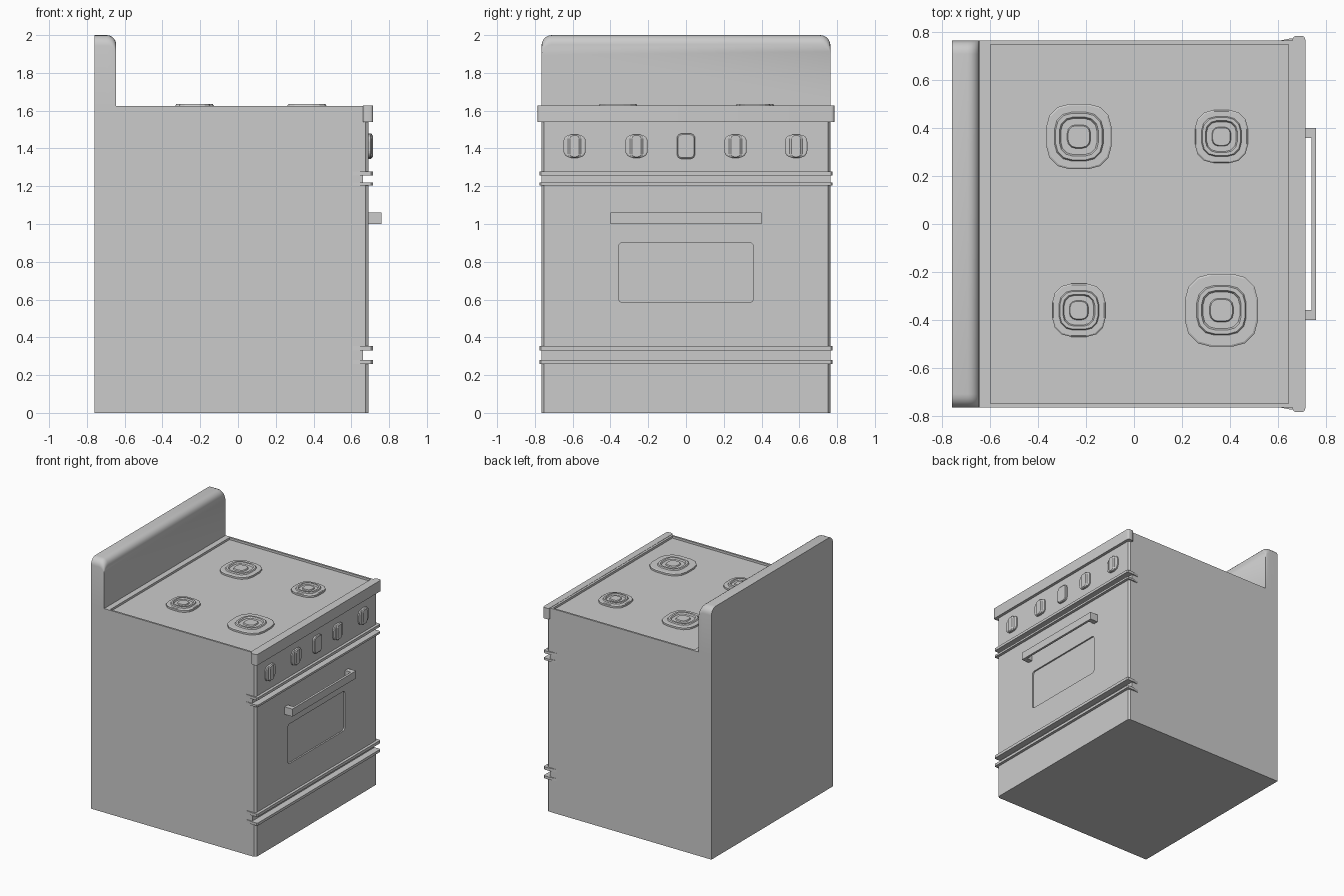
import bpy, bmesh, math

if "Cube" in bpy.data.objects:
    bpy.data.objects.remove(bpy.data.objects["Cube"])


def rounded(cu, cv, hu, hv, r, seg=4):
    """Counter-clockwise rounded rectangle in a 2D plane."""
    pts = []
    for k, (su, sv) in enumerate([(1, 1), (-1, 1), (-1, -1), (1, -1)]):
        for i in range(seg + 1):
            a = math.pi / 2 * (k + i / seg)
            pts.append((cu + su * (hu - r) + r * math.cos(a),
                        cv + sv * (hv - r) + r * math.sin(a)))
    return pts


def loft(name, axis, sections, smooth=False):
    """Skin closed 2D loops placed at positions along an axis, capped at both ends."""
    bm = bmesh.new()
    loops = []
    for w, pts in sections:
        loops.append([bm.verts.new((w, u, v) if axis == 'x' else (u, v, w)) for u, v in pts])
    n = len(loops[0])
    for a, b in zip(loops, loops[1:]):
        for i in range(n):
            j = (i + 1) % n
            bm.faces.new((a[i], a[j], b[j], b[i]))
    bm.faces.new(loops[0][::-1])
    bm.faces.new(loops[-1])
    bmesh.ops.recalc_face_normals(bm, faces=bm.faces)
    me = bpy.data.meshes.new(name)
    bm.to_mesh(me)
    bm.free()
    ob = bpy.data.objects.new(name, me)
    bpy.context.collection.objects.link(ob)
    if smooth:
        bpy.ops.object.select_all(action='DESELECT')
        ob.select_set(True)
        bpy.context.view_layer.objects.active = ob
        bpy.ops.object.shade_smooth_by_angle(angle=math.radians(30))
    return ob


def rect(x0, x1, y0, y1):
    return [(x0, y0), (x1, y0), (x1, y1), (x0, y1)]


TOP, FLOOR = 1.625, 1.608

# Cabinet with shallow recessed cooktop
outer = rect(-0.76, 0.662, -0.765, 0.765)
inner = rect(-0.60, 0.645, -0.75, 0.75)
loft("cabinet", 'z', [(0, outer), (TOP, outer), (TOP, inner), (FLOOR, inner)])

# Backsplash: rounded upper corners, front edge rolled over
def splash(top):
    r, h = 0.055, 0.765
    pts = [(-h, TOP), (h, TOP)]
    for s, start in ((1, 0), (-1, 90)):
        for i in range(6):
            a = math.radians(start + 18 * i)
            pts.append((s * (h - r) + r * math.cos(a), top - r + r * math.sin(a)))
    return pts

arc = [math.pi / 2 * i / 5 for i in range(6)]
loft("backsplash", 'x', [(-0.76, splash(2.0))] +
     [(-0.695 + 0.05 * math.sin(a), splash(1.95 + 0.05 * math.cos(a))) for a in arc], True)

# Front panels with chamfered side edges
def panel(name, z0, z1):
    zc, hz = (z0 + z1) / 2, (z1 - z0) / 2
    return [(0.66, rounded(0, zc, 0.765, hz, 0.001)),
            (0.675, rounded(0, zc, 0.765, hz, 0.001)),
            (0.692, rounded(0, zc, 0.752, hz, 0.001))]

loft("drawer_panel", 'x', panel("drawer", 0, 0.26))
loft("control_panel", 'x', panel("control", 1.278, 1.545))

# Oven door with sunken window
door = panel("door", 0.352, 1.205)
window = rounded(0, 0.743, 0.357, 0.158, 0.02)
loft("oven_door", 'x', door + [(0.692, window), (0.68, window)])

# Trim strips wrapping the front corners
strip = [(0.60, -0.764), (0.655, -0.775), (0.705, -0.775), (0.714, -0.767),
         (0.714, 0.767), (0.705, 0.775), (0.655, 0.775), (0.60, 0.764)]
for i, (z0, z1) in enumerate([(0.26, 0.281), (0.33, 0.353), (1.204, 1.22), (1.258, 1.279)]):
    loft(f"trim_strip_{i}", 'z', [(z0, strip), (z1, strip)])

# Lip along the front of the cooktop
lip = rounded(0.6885, 0, 0.0265, 0.785, 0.015)
loft("front_lip", 'z', [(1.54, lip), (1.627, lip)], True)

# Burners: wide plate, raised ring, central cap
for i, (x, y, r, k) in enumerate([(-0.23, 0.365, 0.136, 0.75), (0.365, 0.365, 0.111, 0.75),
                                  (-0.23, -0.36, 0.111, 0.75), (0.365, -0.36, 0.152, 0.68)]):
    def ring(f, q=0.7):
        return rounded(x, y, r * f, r * f, r * f * q, 3)
    loft(f"burner_{i}", 'z', [
        (FLOOR - 0.002, ring(1)), (1.622, ring(1)), (1.626, ring(0.95)),
        (1.626, ring(k)), (1.634, ring(k * 0.95)), (1.634, ring(k * 0.8)),
        (1.624, ring(k * 0.74)), (1.624, ring(k * 0.48)),
        (1.632, ring(k * 0.44))])

# Knobs: rounded base with a vertical grip
for i, y in enumerate([-0.59, -0.262, 0.262, 0.583]):
    b = rounded(y, 1.412, 0.059, 0.06, 0.035)
    c = rounded(y, 1.412, 0.053, 0.054, 0.031)
    loft(f"knob_base_{i}", 'x', [(0.69, b), (0.702, b), (0.706, c)])
    g = rounded(y, 1.412, 0.034, 0.062, 0.02)
    t = rounded(y, 1.412, 0.024, 0.056, 0.016)
    loft(f"knob_grip_{i}", 'x', [(0.69, g), (0.708, g), (0.715, t)])

# Centre control
b = rounded(0, 1.412, 0.048, 0.067, 0.025)
c = rounded(0, 1.412, 0.042, 0.061, 0.021)
loft("centre_control", 'x', [(0.69, b), (0.705, b), (0.71, c)])

# Door handle: bar and two posts
bar = rect(-0.4, 0.4, 1.0, 1.06)
loft("handle_bar", 'x', [(0.742, bar), (0.76, bar)])
for s in (-1, 1):
    p = rect(s * 0.38 - 0.02, s * 0.38 + 0.02, 1.0, 1.06)
    loft("handle_post", 'x', [(0.69, p), (0.7425, p)])
